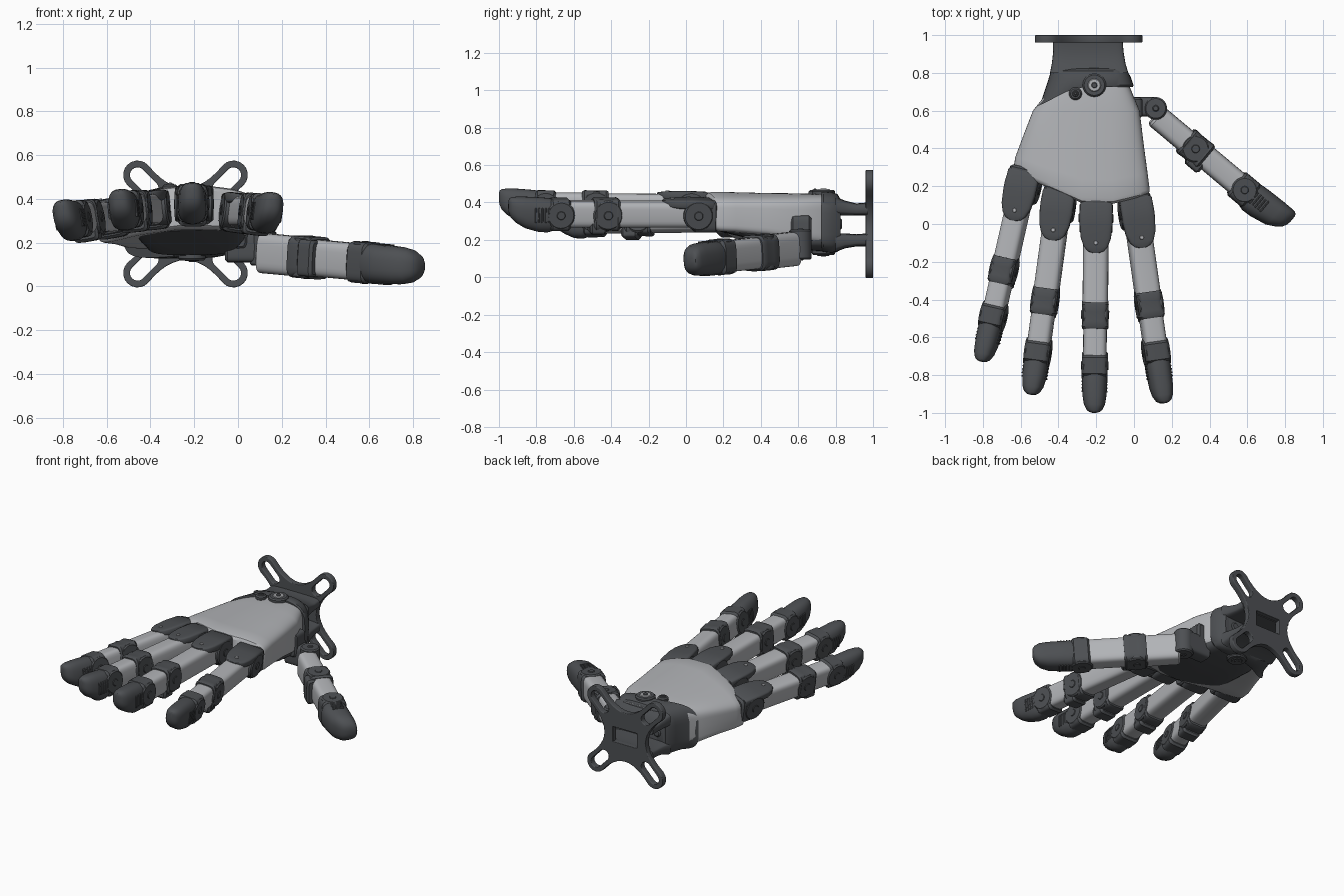
import bpy, bmesh, math
from mathutils import Matrix, Vector

if "Cube" in bpy.data.objects:
    bpy.data.objects.remove(bpy.data.objects["Cube"])

def material(name, c):
    m = bpy.data.materials.new(name)
    m.diffuse_color = (*c, 1)
    m.use_nodes = True
    m.node_tree.nodes["Principled BSDF"].inputs["Base Color"].default_value = m.diffuse_color
    return m

DARK = material("dark_shell", (0.075, 0.08, 0.087))
LIGHT = material("light_metal", (0.45, 0.46, 0.48))

def loft(name, stations, mat, M=Matrix.Identity(4), p=5, n=32, warp=None):
    """Superellipse sections (v, u0, u1, w0, w1) joined along local Y."""
    bm = bmesh.new()
    rings = []
    for v, u0, u1, w0, w1 in stations:
        ring = []
        for i in range(n):
            a = 2 * math.pi * i / n
            c, s = math.cos(a), math.sin(a)
            u = (u0 + u1) / 2 + (u1 - u0) / 2 * math.copysign(abs(c) ** (2 / p), c)
            w = (w0 + w1) / 2 + (w1 - w0) / 2 * math.copysign(abs(s) ** (2 / p), s)
            co = Vector((u, v, w))
            ring.append(bm.verts.new(M @ (warp(co) if warp else co)))
        rings.append(ring)
    for a, b in zip(rings, rings[1:]):
        for i in range(n):
            bm.faces.new((a[i], a[(i + 1) % n], b[(i + 1) % n], b[i]))
    for r in (rings[0], rings[-1]):
        for i in range(n // 2):
            bm.faces.new(list(dict.fromkeys((r[i], r[i + 1], r[n - i - 1], r[-i]))))
    bmesh.ops.recalc_face_normals(bm, faces=bm.faces)
    me = bpy.data.meshes.new(name)
    bm.to_mesh(me)
    bm.free()
    me.materials.append(mat)
    ob = bpy.data.objects.new(name, me)
    bpy.context.collection.objects.link(ob)
    return ob

def block(name, v0, v1, hu, w0, w1, mat, M=Matrix.Identity(4), r=0.012, p=5, uc=0):
    """Rounded block with chamfered ends."""
    full = (uc - hu, uc + hu, w0, w1)
    small = (uc - hu + r, uc + hu - r, w0 + r, w1 - r)
    return loft(name, [(v0, *small), (v0 + r, *full), (v1 - r, *full), (v1, *small)], mat, M, p)

def disc(name, M, r, h, mat, ch=0.008):
    return block(name, -h, h, r, -r, r, mat, M, ch, 2)

def hinge(name, M, v, r, h):
    T = M @ Matrix.Translation((0, v, 0)) @ Matrix.Rotation(math.pi / 2, 4, 'Z')
    disc(name + "_hinge", T, r, h, DARK)
    disc(name + "_pin", T, r * 0.3, h + 0.004, DARK, 0.003)

def finger(name, base, tip, up, j, t, hu, knuckle=True):
    base, d = Vector(base), Vector(tip) - Vector(base)
    L = d.length
    y = d.normalized()
    w = Vector(up)
    w = (w - y * w.dot(y)).normalized()
    u = y.cross(w)
    M = Matrix((u, y, w)).transposed().to_4x4()
    M.translation = base
    h = 0.07 if knuckle else 0.064
    g = h / 0.07
    # phalanges
    block(name + "_proximal", 0.08 if knuckle else 0.0, j + 0.05, hu * 1.04, -h, h, LIGHT, M, p=4)
    block(name + "_middle", j + 0.05, t + 0.04, hu * 0.96, -h, h * 1.05, LIGHT, M, p=4)
    # knuckle housing with its rounded top tongue
    if knuckle:
        block(name + "_knuckle", -0.02, 0.11, 0.084, -0.095, 0.078, DARK, M)
        loft(name + "_tongue", [(v, -a, a, b, c) for v, a, b, c in (
            (0.0, 0.08, 0.03, 0.076), (0.012, 0.086, 0.03, 0.083), (0.12, 0.087, 0.03, 0.087),
            (0.19, 0.08, 0.035, 0.085), (0.235, 0.064, 0.04, 0.082), (0.26, 0.042, 0.045, 0.08),
            (0.27, 0.015, 0.05, 0.076))], DARK, M)
        hinge(name + "_knuckle", M, 0.085, 0.08, 0.088)
        disc(name + "_tongue_bolt", M @ Matrix.Translation((0, 0.215, 0.083)) @ Matrix.Rotation(math.pi / 2, 4, 'X'),
             0.011, 0.006, LIGHT, 0.002)
    # mid joint and its lower cup
    loft(name + "_joint", [(j + v, -hu * a, hu * a, -0.088 * b * g, 0.087 * b * g) for v, a, b in (
        (0, 0.98, 0.93), (0.012, 1.1, 1), (0.05, 1.02, 0.97), (0.1, 1.04, 0.98), (0.128, 1.1, 1), (0.14, 0.98, 0.93))], DARK, M)
    block(name + "_joint_cup", j + 0.07, j + 0.16, hu * 0.95, -0.105 * g, -0.03, DARK, M)
    hinge(name + "_joint", M, j + 0.065, 0.08 * g, hu * 1.08)
    # fingertip
    block(name + "_tip_joint", t, t + 0.11, hu * 1.06, -0.088 * g, 0.085 * g, DARK, M)
    hinge(name + "_tip_joint", M, t + 0.055, 0.076 * g, hu * 1.06)
    loft(name + "_tip", [(v, -hu * a, hu * a, b * g, c * g) for v, a, b, c in (
        (t + 0.08, 0.98, -0.085, 0.08), (t + 0.12, 1.04, -0.098, 0.086), (t + 0.17, 1.02, -0.095, 0.09),
        (L - 0.09, 0.97, -0.075, 0.093), (L - 0.045, 0.86, -0.048, 0.093), (L - 0.015, 0.63, -0.02, 0.09),
        (L - 0.004, 0.4, 0.005, 0.082), (L, 0.15, 0.025, 0.07))], DARK, M, 2.6)
    # shallow grip ribs on both sides of the tip
    for k in range(5):
        for s in (-1, 1):
            block(f"{name}_grip_rib", t + 0.115 + k * 0.018, t + 0.124 + k * 0.018, 0.006,
                  -0.04 * g, 0.04 * g, DARK, M, 0.002, uc=s * (hu * 1.03 - 0.004))

# four fingers and the sideways-turned thumb
finger("index_finger", (0.0, 0.14, 0.338), (0.155, -0.95, 0.338), (0.13, 0, 1), 0.505, 0.77, 0.064)
finger("middle_finger", (-0.2, 0.115, 0.375), (-0.21, -1.0, 0.382), (0, 0, 1), 0.53, 0.81, 0.065)
finger("ring_finger", (-0.39, 0.18, 0.352), (-0.54, -0.905, 0.352), (-0.1, 0, 1), 0.525, 0.81, 0.064)
finger("little_finger", (-0.57, 0.28, 0.315), (-0.8, -0.73, 0.303), (-0.18, 0, 1), 0.47, 0.73, 0.061)
finger("thumb", (0.115, 0.575, 0.152), (0.81, -0.008, 0.088), (0.6, 0.7, 0), 0.205, 0.555, 0.088, False)

# thumb mount
UP = Matrix.Rotation(math.pi / 2, 4, 'X')
disc("thumb_base_hinge", Matrix.Translation((0.115, 0.612, 0.175)) @ UP, 0.06, 0.08, DARK)
disc("thumb_base_pin", Matrix.Translation((0.115, 0.612, 0.175)) @ UP, 0.02, 0.085, DARK)
block("thumb_mount", -0.06, 0.12, 0.052, 0.11, 0.25, DARK,
      Matrix.Translation((0, 0.62, 0)) @ Matrix.Rotation(-math.pi / 2, 4, 'Z'))
block("thumb_bracket", 0.56, 0.67, 0.045, 0.17, 0.33, DARK, uc=0.0)

# palm shell: arched across, with a front edge that follows the finger roots
def palm_warp(c):
    k = min(1, max(0, (0.6 - c.y) / 0.4))
    front = 0.10 + (0.45 if c.x < -0.2 else 0.25) * max(0, abs(c.x + 0.2) - 0.04)
    return Vector((c.x, c.y + k * (front - 0.2), c.z - 0.45 * (c.x + 0.2) ** 2))

loft("palm_shell", [
    (0.82, -0.38, -0.07, 0.19, 0.43), (0.72, -0.44, -0.02, 0.18, 0.445), (0.6, -0.535, 0.03, 0.205, 0.45),
    (0.45, -0.585, 0.05, 0.235, 0.453), (0.3, -0.628, 0.072, 0.255, 0.458), (0.22, -0.638, 0.083, 0.262, 0.46),
    (0.205, -0.634, 0.08, 0.268, 0.455), (0.195, -0.622, 0.07, 0.28, 0.44)], LIGHT, p=6, n=64, warp=palm_warp)
loft("palm_pad", [
    (0.74, -0.38, -0.03, 0.14, 0.3), (0.62, -0.42, 0.0, 0.145, 0.3), (0.45, -0.45, 0.03, 0.19, 0.32),
    (0.28, -0.48, 0.03, 0.24, 0.34), (0.23, -0.46, 0.01, 0.256, 0.34)], DARK, p=2.6, n=48, warp=palm_warp)

# wrist cuff with slanted front edge
def cuff_warp(c):
    k = min(1, max(0, (0.8 - c.y) / 0.08))
    return Vector((c.x, c.y - k * 0.55 * max(0, -0.31 - c.x), c.z - 0.3 * (c.x + 0.2) ** 2))

loft("wrist_cuff", [
    (0.825, -0.425, -0.045, 0.16, 0.42), (0.81, -0.44, -0.035, 0.14, 0.445), (0.78, -0.455, -0.018, 0.13, 0.455),
    (0.735, -0.49, -0.003, 0.135, 0.46), (0.725, -0.525, -0.005, 0.14, 0.456)], DARK, p=4, n=48, warp=cuff_warp)

# two struts from cuff to mounting plate
for nm, lo, hi, s in (("upper_strut", 0.33, 0.40, 1), ("lower_strut", 0.165, 0.235, -1)):
    a, b = (0.03, 0) if s > 0 else (0, 0.03)
    loft(nm, [(0.8, -0.445, -0.03, lo - b, hi + a), (0.85, -0.435, -0.045, lo - b / 3, hi + a / 3),
              (0.91, -0.428, -0.055, lo, hi - 0.005), (0.97, -0.43, -0.06, lo, hi)], DARK, p=5)

# wrist mechanism seen through the plate
block("wrist_actuator", 0.78, 0.835, 0.07, 0.25, 0.32, LIGHT, uc=-0.24)
for x in (-0.36, -0.12):
    disc("wrist_tendon_guide", Matrix.Translation((x, 0.8, 0.285)), 0.028, 0.035, DARK)

# pivot bolts on both faces of the wrist
for x, y, z, r in ((-0.21, 0.735, 0.452, 0.062), (-0.31, 0.69, 0.45, 0.034), (-0.21, 0.735, 0.135, 0.062)):
    s = 1 if z > 0.3 else -1
    disc("wrist_pivot_ring", Matrix.Translation((x, y, z)) @ UP, r, 0.016, DARK)
    disc("wrist_pivot_bolt", Matrix.Translation((x, y, z + s * 0.006)) @ UP, r * 0.62, 0.014, LIGHT if r > 0.05 and s > 0 else DARK)
    disc("wrist_pivot_core", Matrix.Translation((x, y, z + s * 0.01)) @ UP, r * 0.25, 0.014, DARK, 0.003)

# four-armed mounting plate with slots and a centre window
def arc(c, r, a0, a1, n=10):
    return [(c[0] + r * math.cos(a0 + (a1 - a0) * i / n), c[1] + r * math.sin(a0 + (a1 - a0) * i / n)) for i in range(n + 1)]

q = math.pi / 2
tips = [(0.219, 0.224), (-0.219, 0.224), (-0.219, -0.224), (0.219, -0.224)]
mids = [(0, 0.165), (-0.155, 0), (0, -0.165), (0.155, 0)]
arcs = [arc(c, 0.066, math.atan2(c[1], c[0]) - q, math.atan2(c[1], c[0]) + q) for c in tips]
outline, loops = [], []
for k in range(4):
    p0, p1, m = Vector(arcs[k][-1]), Vector(arcs[(k + 1) % 4][0]), Vector(mids[k])
    ctrl = 2 * m - (p0 + p1) / 2
    outline += arcs[k]
    outline += [tuple(p0 * (1 - t) ** 2 + ctrl * 2 * t * (1 - t) + p1 * t * t) for t in [i / 12 for i in range(1, 12)]]
    a = math.atan2(tips[k][1], tips[k][0])
    inner = (tips[k][0] * 0.72, tips[k][1] * 0.72)
    loops.append(arc(tips[k], 0.035, a - q, a + q) + arc(inner, 0.035, a + q, a + 3 * q))
loops += [outline, [(-0.09, -0.05), (0.09, -0.05), (0.09, 0.05), (-0.09, 0.05)]]
cu = bpy.data.curves.new("mounting_plate", 'CURVE')
cu.dimensions, cu.fill_mode = '2D', 'BOTH'
cu.extrude, cu.bevel_depth, cu.offset = 0.015, 0.005, -0.005
for pts in loops:
    sp = cu.splines.new('POLY')
    sp.points.add(len(pts) - 1)
    for pt, c in zip(sp.points, pts):
        pt.co = (c[0], c[1], 0, 1)
    sp.use_cyclic_u = True
cu.materials.append(DARK)
plate = bpy.data.objects.new("mounting_plate", cu)
plate.location, plate.rotation_euler = (-0.24, 0.98, 0.285), (q, 0, 0)
bpy.context.collection.objects.link(plate)
bpy.context.view_layer.objects.active = plate
plate.select_set(True)
bpy.ops.object.convert(target='MESH')

# smooth shading with crisp edges
bpy.ops.object.select_all(action='SELECT')
bpy.ops.object.shade_smooth_by_angle(angle=math.radians(35))
